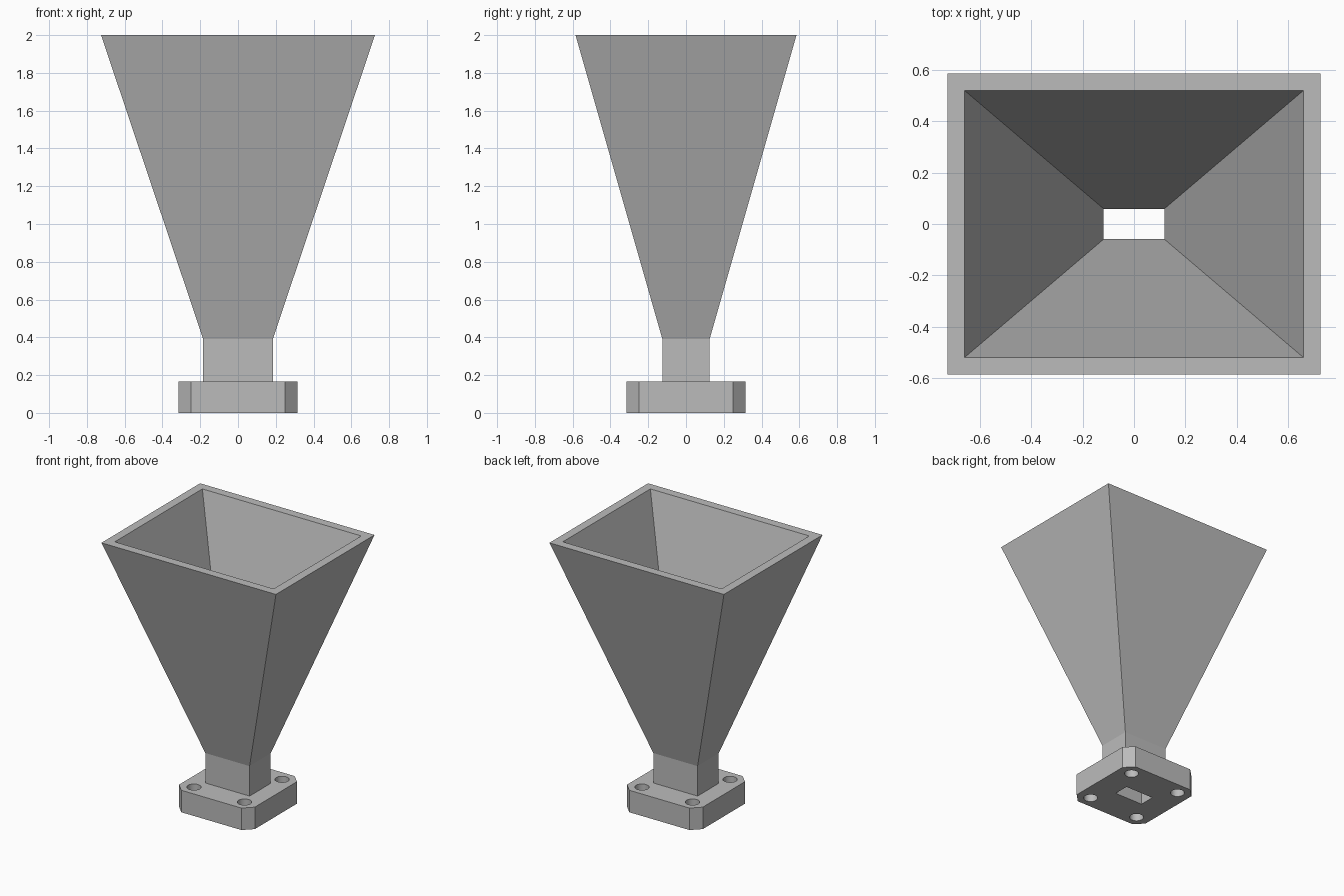
import bpy
import bmesh

if "Cube" in bpy.data.objects:
    bpy.data.objects.remove(bpy.data.objects["Cube"], do_unlink=True)

metal = bpy.data.materials.new("grey metal")
metal.use_nodes = True
GREY = (0.5, 0.5, 0.5, 1)
metal.diffuse_color = GREY
metal.node_tree.nodes["Principled BSDF"].inputs["Base Color"].default_value = GREY

# Shared sizes
FLANGE_TOP, THROAT_TOP, MOUTH = 0.165, 0.39, 2.0
BORE_X, BORE_Y = 0.118, 0.059


def add_object(name, bm):
    bmesh.ops.recalc_face_normals(bm, faces=bm.faces)
    mesh = bpy.data.meshes.new(name)
    bm.to_mesh(mesh)
    bm.free()
    mesh.materials.append(metal)
    obj = bpy.data.objects.new(name, mesh)
    bpy.context.collection.objects.link(obj)
    return obj


def rectangle_tube(name, sections):
    """Skin a closed loop of rectangles (half x, half y, z)."""
    bm = bmesh.new()
    rings = [[bm.verts.new((sx * x, sy * y, z))
              for sx, sy in ((-1, -1), (1, -1), (1, 1), (-1, 1))]
             for x, y, z in sections]
    for a, b in zip(rings, rings[1:] + rings[:1]):
        for i in range(4):
            j = (i + 1) % 4
            bm.faces.new((a[i], a[j], b[j], b[i]))
    return add_object(name, bm)


# Flared horn and its straight throat, outside then inside
rectangle_tube("horn_and_throat", [
    (0.184, 0.125, FLANGE_TOP),
    (0.184, 0.125, THROAT_TOP),
    (0.725, 0.585, MOUTH),
    (0.66, 0.52, MOUTH),
    (BORE_X, BORE_Y, THROAT_TOP),
    (BORE_X, BORE_Y, FLANGE_TOP),
])

# Square flange with the central bore and chamfered corners
HALF, CHAMFER = 0.315, 0.065
flange = rectangle_tube("flange", [
    (HALF, HALF, 0), (HALF, HALF, FLANGE_TOP),
    (BORE_X, BORE_Y, FLANGE_TOP), (BORE_X, BORE_Y, 0),
])
bm = bmesh.new()
bm.from_mesh(flange.data)
corners = [e for e in bm.edges
           if all(abs(v.co.x) > 0.3 for v in e.verts)
           and abs(e.verts[0].co.z - e.verts[1].co.z) > 0.1]
bmesh.ops.bevel(bm, geom=corners, offset=CHAMFER, segments=1, affect='EDGES')
bm.to_mesh(flange.data)
bm.free()

# Four bolt holes
bm = bmesh.new()
for sx in (-1, 1):
    for sy in (-1, 1):
        hole = bmesh.ops.create_cone(bm, cap_ends=True, segments=32,
                                     radius1=0.049, radius2=0.049, depth=0.5)
        bmesh.ops.translate(bm, verts=hole["verts"],
                            vec=(sx * 0.21, sy * 0.223, 0.08))
cutter = add_object("bolt_hole_cutter", bm)
cutter.hide_render = True
cutter.hide_viewport = True

cut = flange.modifiers.new("bolt holes", 'BOOLEAN')
cut.operation = 'DIFFERENCE'
cut.solver = 'EXACT'
cut.object = cutter

# Bake the cut and smooth the hole walls
bpy.context.view_layer.objects.active = flange
flange.select_set(True)
bpy.ops.object.modifier_apply(modifier=cut.name)
bpy.data.objects.remove(cutter, do_unlink=True)
bpy.ops.object.shade_smooth_by_angle(angle=0.5)
